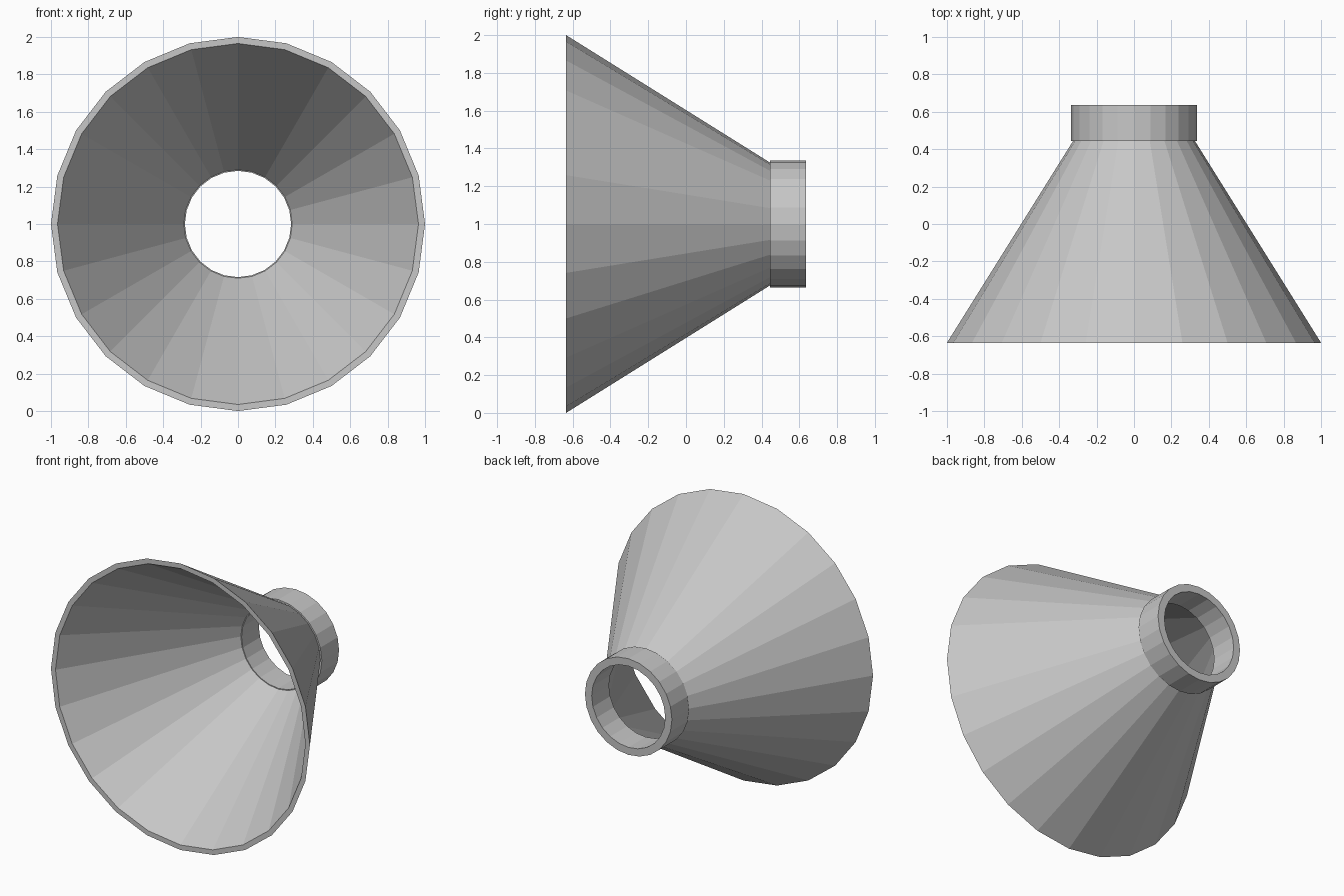
import bpy
import bmesh
import math

if "Cube" in bpy.data.objects:
    bpy.data.objects.remove(bpy.data.objects["Cube"])

SIDES = 24

grey = bpy.data.materials.new("light grey")
grey.diffuse_color = (0.57, 0.57, 0.57, 1.0)
grey.use_nodes = True
grey.node_tree.nodes["Principled BSDF"].inputs["Base Color"].default_value = grey.diffuse_color


def lathe(name, profile):
    """Spin a closed (radius, y) profile around the horizontal axis at z = 1."""
    bm = bmesh.new()
    rings = []
    for i in range(SIDES):
        a = 2 * math.pi * i / SIDES
        rings.append([bm.verts.new((r * math.sin(a), y, 1 + r * math.cos(a)))
                      for r, y in profile])
    n = len(profile)
    for i in range(SIDES):
        a, b = rings[i], rings[(i + 1) % SIDES]
        for j in range(n):
            k = (j + 1) % n
            bm.faces.new((a[j], a[k], b[k], b[j]))
    bmesh.ops.recalc_face_normals(bm, faces=bm.faces)
    mesh = bpy.data.meshes.new(name)
    bm.to_mesh(mesh)
    bm.free()
    mesh.materials.append(grey)
    obj = bpy.data.objects.new(name, mesh)
    bpy.context.collection.objects.link(obj)
    return obj


# Flared thin-walled cone, open towards the front
lathe("funnel_cone", [(1.0, -0.635), (0.325, 0.445), (0.29, 0.445), (0.965, -0.635)])

# Short tube at the narrow end
lathe("rear_collar", [(0.336, 0.445), (0.336, 0.635), (0.284, 0.635), (0.284, 0.445)])
